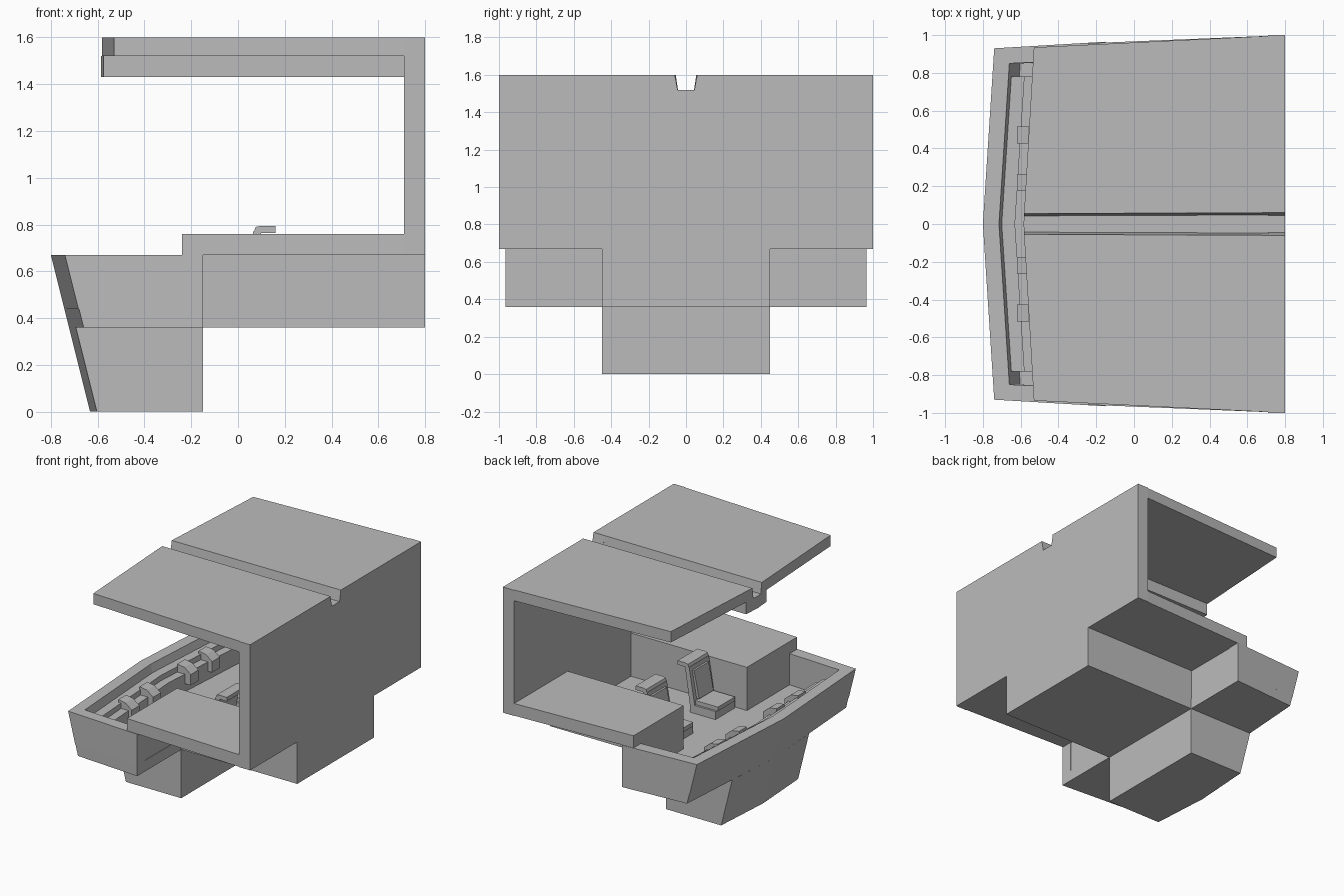
import bpy, bmesh

if "Cube" in bpy.data.objects:
    bpy.data.objects.remove(bpy.data.objects["Cube"])

grey = bpy.data.materials.new("plain_grey")
grey.use_nodes = True
COLOR = (0.5, 0.5, 0.5, 1)
grey.diffuse_color = COLOR
grey.node_tree.nodes["Principled BSDF"].inputs["Base Color"].default_value = COLOR


def loft(name, loops, ring=False):
    """Bridge equal loops of points; cap the ends."""
    bm = bmesh.new()
    rows = [[bm.verts.new(p) for p in loop] for loop in loops]
    n = len(rows[0])
    for a, b in zip(rows, rows[1:]):
        for i in range(n):
            j = (i + 1) % n
            bm.faces.new((a[i], a[j], b[j], b[i]))
    bm.faces.new(rows[0])
    bm.faces.new(rows[-1])
    bmesh.ops.recalc_face_normals(bm, faces=bm.faces)
    mesh = bpy.data.meshes.new(name)
    bm.to_mesh(mesh)
    bm.free()
    mesh.materials.append(grey)
    obj = bpy.data.objects.new(name, mesh)
    bpy.context.collection.objects.link(obj)
    return obj


def prism(name, plan, z0, z1):
    return loft(name, [[(x, y, z) for x, y in plan] for z in (z0, z1)])


def box(name, x0, x1, y0, y1, z0, z1):
    return prism(name, [(x0, y0), (x1, y0), (x1, y1), (x0, y1)], z0, z1)


def along_y(name, profile, y0, y1):
    return loft(name, [[(x, y, z) for x, z in profile] for y in (y0, y1)])


def rake(z):
    """Forward lean of the nose relative to its rim."""
    return (0.67 - z) * 0.25


def bow(y):
    """Shallow V of the nose in plan."""
    return -0.8 + 0.065 * abs(y)


# Rear wall with the groove in its top edge
wall = [(-1, 0.67), (1, 0.67), (1, 1.6), (0.06, 1.6), (0.045, 1.52),
        (-0.045, 1.52), (-0.06, 1.6), (-1, 1.6)]
loft("rear_wall", [[(x, y, z) for y, z in wall] for x in (0.71, 0.8)])

# Gutter beam under the roof groove
prism("roof_beam", [(0.71, -0.12), (0.71, 0.12), (-0.575, 0.12),
                    (-0.585, 0), (-0.575, -0.12)], 1.43, 1.52)

# Nose floor, lower nose and centre hull
def nose_loop(y, back, z):
    return [(back, -y, z), (bow(y) + rake(z), -y + 0.035 * (y > 0.9), z),
            (bow(0) + rake(z), 0, z),
            (bow(y) + rake(z), y - 0.035 * (y > 0.9), z), (back, y, z)]

loft("nose_floor", [nose_loop(0.965, -0.15, z) for z in (0.36, 0.44)])
loft("lower_nose", [nose_loop(0.45, -0.15, z) for z in (0, 0.36)])
box("aisle_floor", -0.15, 0.8, -0.45, 0.45, 0.36, 0.44)
box("aisle_end", 0.71, 0.8, -0.45, 0.45, 0.44, 0.67)

# Nose wall: a raked section swept around the front
stations = [(-0.15, -0.965, 0, 0.09), (-0.74, -0.93, 0.08, 0.08),
            (-0.8, 0, 0.085, 0), (-0.74, 0.93, 0.08, -0.08), (-0.15, 0.965, 0, -0.09)]
loops = []
for x, y, dx, dy in stations:
    lean = rake(0.44) if dx else 0
    loops.append([(x + lean, y, 0.44), (x, y, 0.67),
                  (x + dx, y + dy, 0.67), (x + dx + lean, y + dy, 0.44)])
loft("nose_wall", loops)

# Dashboard: a low desk with a raised strip against the nose wall
for name, half, front, back, top in (("dash_desk", 0.78, 0.11, 0.23, 0.57),
                                     ("dash_strip", 0.78, 0.1, 0.17, 0.61)):
    plan = [(bow(y) + front, y) for y in (-half, 0, half)]
    plan += [(bow(y) + back, y) for y in (half, 0, -half)]
    prism(name, plan, 0.44, top)

for side, s in (("left", 1), ("right", -1)):
    # Roof panel with a bevelled groove edge
    loft(side + "_roof", [[(0.8, s, z), (-0.53, s * 0.935, z),
                           (-0.582, s * g, z), (0.8, s * (g + 0.005), z)]
                          for z, g in ((1.52, 0.043), (1.6, 0.055))])

    # Side deck, inner wall beside the aisle, and bulkhead below the deck
    prism(side + "_deck", [(-0.24, s * 0.37), (0.71, s * 0.37), (0.71, s * 0.996),
                           (-0.24, s * 0.957)], 0.67, 0.76)
    box(side + "_aisle_wall", -0.24, 0.8, s * 0.37, s * 0.45, 0.4, 0.67)
    box(side + "_bulkhead", -0.24, -0.155, s * 0.45, s * 0.88, 0.4, 0.67)

    # Seat: base, cushion, reclined back with a rolled headrest
    a, b = sorted((s * 0.13, s * 0.36))
    box(side + "_seat_base", -0.15, 0.06, a, b, 0.44, 0.5)
    box(side + "_seat_cushion", -0.16, 0.05, a + 0.015, b - 0.015, 0.5, 0.53)
    along_y(side + "_seat_back", [(0.02, 0.5), (0.065, 0.77), (0.1, 0.77), (0.06, 0.5)],
            a, b)
    along_y(side + "_seat_pad", [(0.005, 0.54), (0.045, 0.74), (0.06, 0.74), (0.025, 0.54)],
            a + 0.03, b - 0.03)
    along_y(side + "_headrest", [(0.065, 0.76), (0.075, 0.79), (0.1, 0.795), (0.16, 0.795),
                                 (0.16, 0.765), (0.1, 0.765)], a, b)

    # Control boxes on the desk edge
    for label, y in (("inner", 0.22), ("outer", 0.47)):
        along_y(side + "_" + label + "_control_box",
                [(-0.62, 0.5), (-0.62, 0.63), (-0.56, 0.62), (-0.51, 0.58), (-0.51, 0.5)],
                s * y - 0.045, s * y + 0.045)
